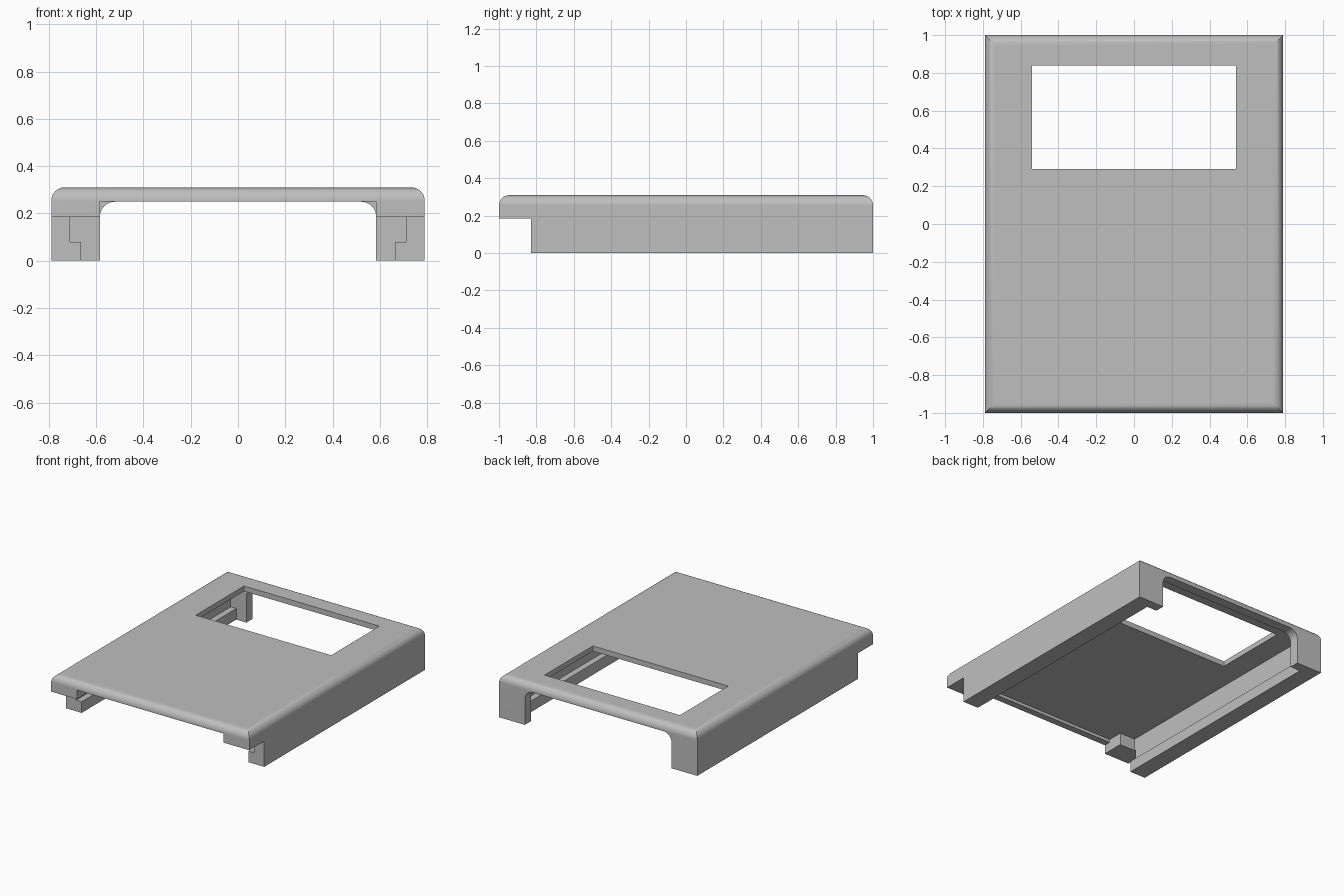
import bpy
import bmesh
from math import radians
from mathutils import Vector

cube = bpy.data.objects.get("Cube")
if cube:
    bpy.data.objects.remove(cube, do_unlink=True)

grey = bpy.data.materials.new("mid_grey")
grey.use_nodes = True
colour = (0.52, 0.52, 0.52, 1)
grey.diffuse_color = colour
grey.node_tree.nodes["Principled BSDF"].inputs["Base Color"].default_value = colour


def box(name, x, y, z, radius=0, round_axes=()):
    """Box symmetric in x, with the top edges along the given axes rounded."""
    lo, hi = Vector((-x, y[0], z[0])), Vector((x, y[1], z[1]))
    size, centre = hi - lo, (lo + hi) / 2
    bm = bmesh.new()
    bmesh.ops.create_cube(bm, size=1)
    for v in bm.verts:
        v.co = Vector(a * b for a, b in zip(v.co, size)) + centre
    if radius:
        edges = []
        for e in bm.edges:
            a, b = (v.co for v in e.verts)
            on_top = min(a.z, b.z) > centre.z
            if on_top and any(abs(a[i] - b[i]) > 1e-4 for i in round_axes):
                edges.append(e)
        bmesh.ops.bevel(bm, geom=edges, offset=radius, segments=8,
                        profile=0.5, affect='EDGES')
    mesh = bpy.data.meshes.new(name)
    bm.to_mesh(mesh)
    bm.free()
    mesh.materials.append(grey)
    obj = bpy.data.objects.new(name, mesh)
    bpy.context.collection.objects.link(obj)
    return obj


# Outer block with four rounded top edges
cover = box("cover_shell", 0.79, (-1, 1), (0, 0.31), 0.055, (0, 1))

cutters = [
    # Hollow between the side walls, narrower at the bottom for the rails
    box("upper_cavity", 0.71, (-0.84, 0.93), (0.08, 0.272)),
    box("lower_cavity", 0.665, (-0.84, 0.93), (-0.1, 0.12)),
    # Space under the front overhang
    box("front_notch", 0.9, (-1.1, -0.83), (-0.1, 0.185)),
    # Front opening, leaving corner blocks and a thin lip
    box("front_opening", 0.585, (-1.1, -0.8), (-0.1, 0.25)),
    box("lip_recess", 0.585, (-0.95, -0.8), (0.1, 0.272)),
    # Rear arch with rounded upper corners
    box("rear_arch", 0.585, (0.9, 1.1), (-0.1, 0.25), 0.065, (1,)),
    # Rectangular window in the top
    box("top_window", 0.54, (0.29, 0.84), (0.2, 0.4)),
]

bpy.ops.object.select_all(action='DESELECT')
bpy.context.view_layer.objects.active = cover
cover.select_set(True)
for cutter in cutters:
    cutter.hide_render = True
    mod = cover.modifiers.new("cut", 'BOOLEAN')
    mod.operation = 'DIFFERENCE'
    mod.solver = 'EXACT'
    mod.object = cutter
    bpy.ops.object.modifier_apply(modifier=mod.name)
for cutter in cutters:
    bpy.data.objects.remove(cutter, do_unlink=True)

# Smooth rounded edges while flat faces stay flat
bpy.ops.object.shade_smooth_by_angle(angle=radians(30))
normals = cover.modifiers.new("flat_faces", 'WEIGHTED_NORMAL')
normals.keep_sharp = True
